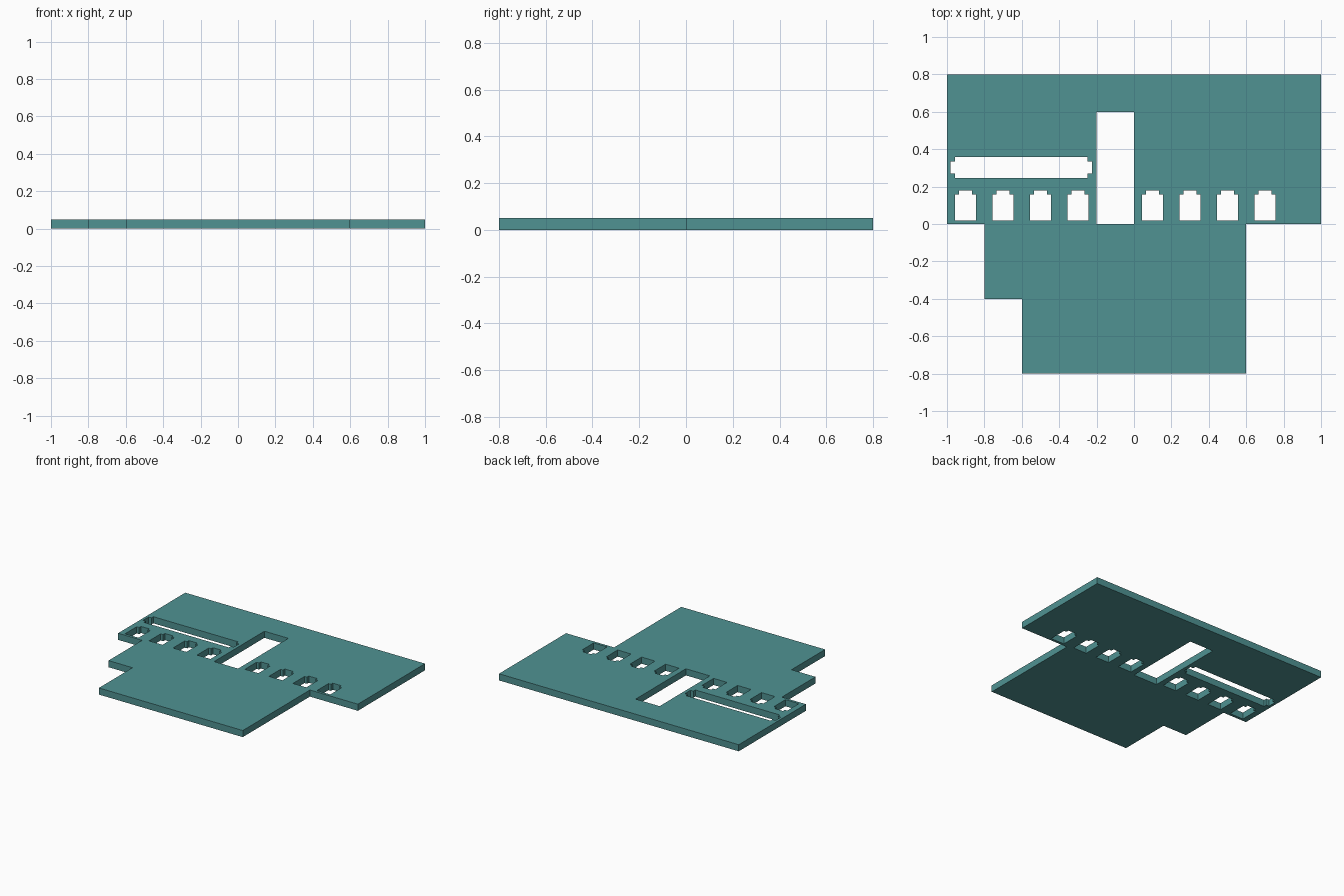
import bpy

if "Cube" in bpy.data.objects:
    bpy.data.objects.remove(bpy.data.objects["Cube"])

THICK = 0.05

# Flat profile: outer outline plus cut-outs, filled as one 2D curve
outline = [(-1, 0), (-0.8, 0), (-0.8, -0.4), (-0.6, -0.4), (-0.6, -0.8),
           (0.6, -0.8), (0.6, 0), (1, 0), (1, 0.8), (-1, 0.8)]
stairwell = [(-0.2, 0.001), (0, 0.001), (0, 0.6), (-0.2, 0.6)]


def window(cx):
    """Small opening with a stepped top."""
    half = [(0.056, 0.02), (0.056, 0.158), (0.035, 0.158), (0.035, 0.18)]
    return [(cx + x, y) for x, y in half] + [(cx - x, y) for x, y in reversed(half)]


def notched_slot(x0, x1, y0, y1, n):
    """Long slot with square-notched corners."""
    return [(x0 + n, y0), (x1 - n, y0), (x1 - n, y0 + n), (x1, y0 + n),
            (x1, y1 - n), (x1 - n, y1 - n), (x1 - n, y1), (x0 + n, y1),
            (x0 + n, y1 - n), (x0, y1 - n), (x0, y0 + n), (x0 + n, y0 + n)]


loops = [outline, stairwell, notched_slot(-0.98, -0.225, 0.245, 0.357, 0.024)]
loops += [window(x) for x in (-0.9, -0.7, -0.5, -0.3, 0.1, 0.3, 0.5, 0.7)]

curve = bpy.data.curves.new("floor_plate", 'CURVE')
curve.dimensions = '2D'
curve.fill_mode = 'BOTH'
curve.extrude = THICK / 2
for pts in loops:
    s = curve.splines.new('POLY')
    s.points.add(len(pts) - 1)
    for p, (x, y) in zip(s.points, pts):
        p.co = (x, y, 0, 1)
    s.use_cyclic_u = True

plate = bpy.data.objects.new("floor_plate", curve)
plate.location.z = THICK / 2
bpy.context.collection.objects.link(plate)

# Turn the filled profile into a flat-shaded mesh
bpy.context.view_layer.objects.active = plate
plate.select_set(True)
bpy.ops.object.convert(target='MESH')
bpy.ops.object.mode_set(mode='EDIT')
bpy.ops.mesh.select_all(action='SELECT')
bpy.ops.mesh.remove_doubles(threshold=0.0002)
bpy.ops.mesh.normals_make_consistent(inside=False)
bpy.ops.object.mode_set(mode='OBJECT')
bpy.ops.object.shade_flat()

# Blue-green finish
mat = bpy.data.materials.new("teal")
mat.diffuse_color = (0.08, 0.29, 0.29, 1)
mat.use_nodes = True
mat.node_tree.nodes["Principled BSDF"].inputs["Base Color"].default_value = mat.diffuse_color
plate.data.materials.clear()
plate.data.materials.append(mat)
